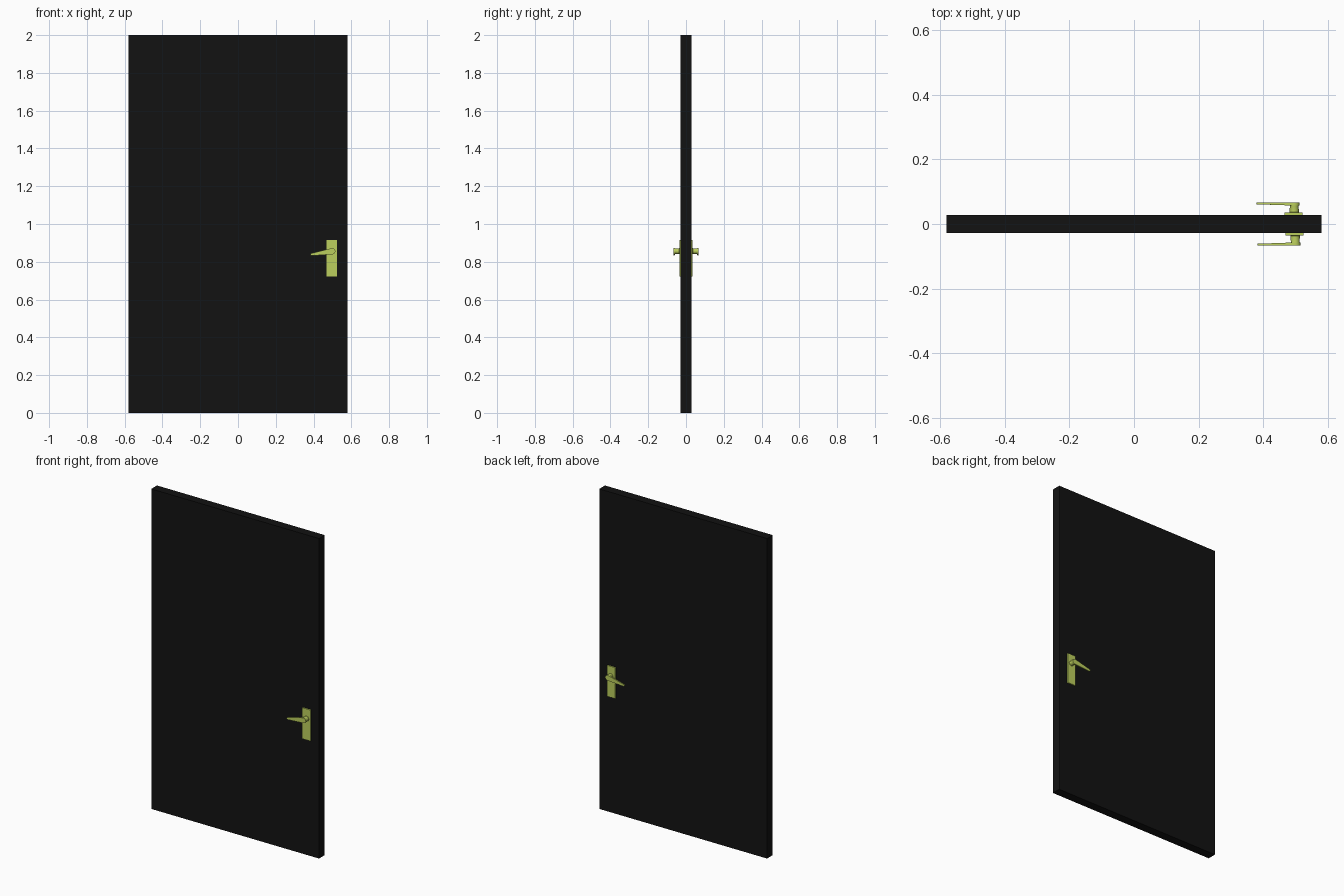
import bpy, bmesh, math
from mathutils import Vector, Matrix

if "Cube" in bpy.data.objects:
    bpy.data.objects.remove(bpy.data.objects["Cube"])

def material(name, color):
    m = bpy.data.materials.new(name)
    m.diffuse_color = color
    m.use_nodes = True
    m.node_tree.nodes["Principled BSDF"].inputs["Base Color"].default_value = m.diffuse_color
    return m

BLACK = material("black_paint", (0.006, 0.006, 0.006, 1))
LIME = material("lime_metal", (0.5, 0.62, 0.11, 1))

def finish(name, bm, mat, smooth=False):
    bmesh.ops.recalc_face_normals(bm, faces=bm.faces[:])
    me = bpy.data.meshes.new(name)
    bm.to_mesh(me)
    bm.free()
    ob = bpy.data.objects.new(name, me)
    bpy.context.collection.objects.link(ob)
    me.materials.append(mat)
    if smooth:
        bpy.ops.object.select_all(action='DESELECT')
        ob.select_set(True)
        bpy.context.view_layer.objects.active = ob
        bpy.ops.object.shade_smooth_by_angle(angle=math.radians(35))
    return ob

def box(name, center, size, mat):
    bm = bmesh.new()
    bmesh.ops.create_cube(bm, size=1, matrix=Matrix.Translation(center) @ Matrix.Diagonal((*size, 1)))
    return finish(name, bm, mat)

PIVOT = Vector((0.498, 0, 0.856))

def stem(name, side, x):
    # turned neck, slightly flared at the plate and the lever
    profile = [(0.034, 0.018), (0.037, 0.0145), (0.056, 0.0135), (0.061, 0.015)]
    bm = bmesh.new()
    rings = []
    for y, r in profile:
        rings.append([bm.verts.new((x + r * math.cos(a), side * y, PIVOT.z + r * math.sin(a)))
                      for a in (i * math.tau / 24 for i in range(24))])
    for r0, r1 in zip(rings, rings[1:]):
        for i in range(24):
            j = (i + 1) % 24
            bm.faces.new((r0[i], r0[j], r1[j], r1[i]))
    bm.faces.new(rings[0])
    bm.faces.new(rings[-1])
    finish(name, bm, LIME, True)

def lever(name, side, x):
    # tapered outline with round head and round tip, extruded through its thickness
    r0, r1, length = 0.0165, 0.0065, 0.111
    n = 12
    outline = [(r0 * math.cos(a), r0 * math.sin(a))
               for a in (-math.pi / 2 + i * math.pi / n for i in range(n + 1))]
    outline += [(-length + r1 * math.cos(a), r1 * math.sin(a))
                for a in (math.pi / 2 + i * math.pi / n for i in range(n + 1))]
    tilt = math.radians(9)
    bm = bmesh.new()
    outer, inner = [], []
    for u, v in outline:
        px = x + u * math.cos(tilt) - v * math.sin(tilt)
        pz = PIVOT.z + u * math.sin(tilt) + v * math.cos(tilt)
        thick = 0.010 if u > -0.05 else 0.006
        outer.append(bm.verts.new((px, side * 0.067, pz)))
        inner.append(bm.verts.new((px, side * (0.067 - thick), pz)))
    bm.faces.new(outer)
    bm.faces.new(inner)
    for i in range(len(outer)):
        j = (i + 1) % len(outer)
        bm.faces.new((outer[i], outer[j], inner[j], inner[i]))
    finish(name, bm, LIME, True)

# door slab
box("door_panel", (0, 0, 1), (1.16, 0.056, 2), BLACK)

# handle set on both faces
for side, label, x in ((-1, "front", 0.499), (1, "back", 0.496)):
    box(label + "_plate", (x - 0.002, side * 0.031, 0.819), (0.056, 0.009, 0.194), LIME)
    stem(label + "_stem", side, x)
    lever(label + "_lever", side, x)
